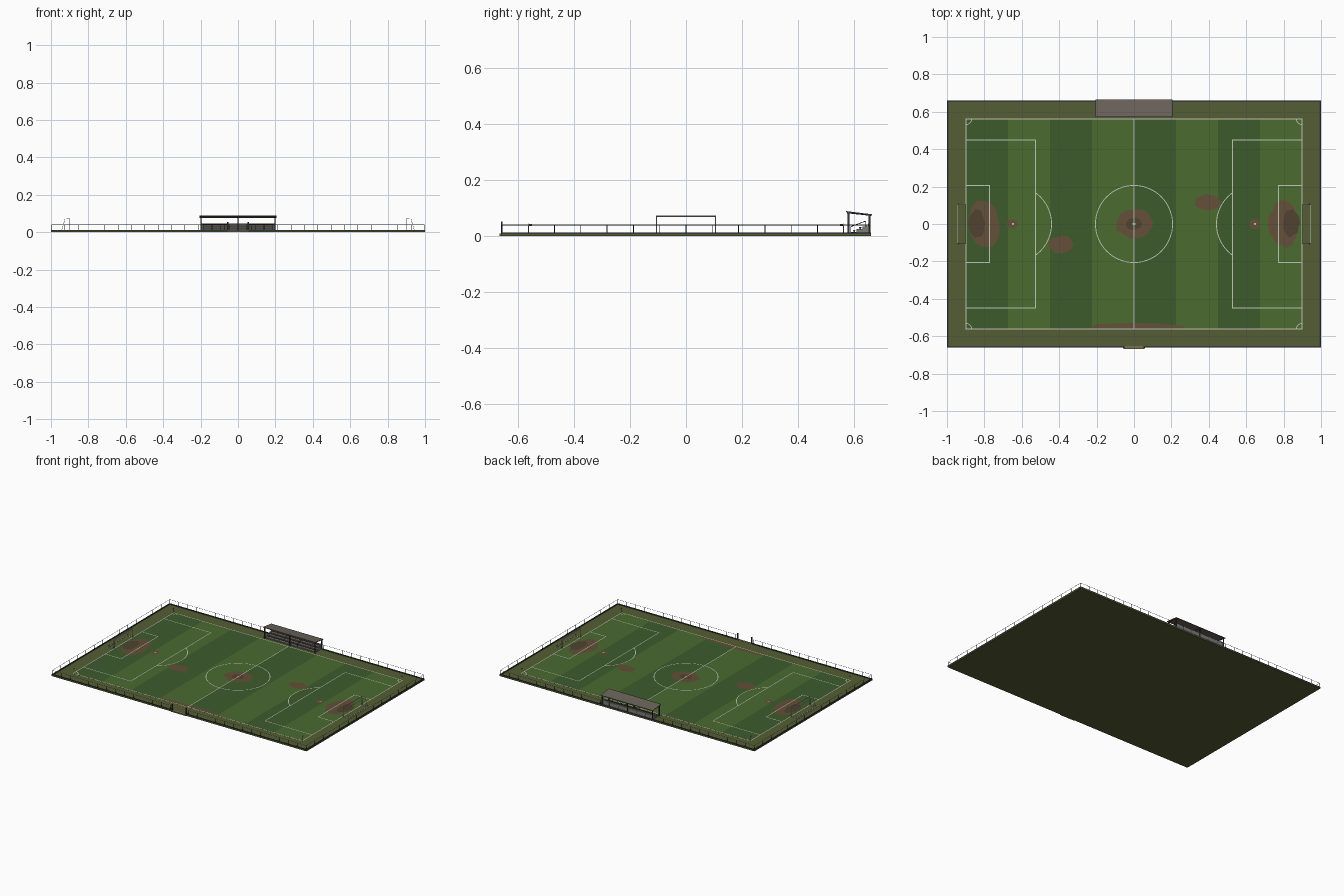
import bpy, bmesh, math, random
from mathutils import Vector, Matrix

if "Cube" in bpy.data.objects:
    bpy.data.objects.remove(bpy.data.objects["Cube"])

random.seed(4)


def mat(name, r, g, b):
    m = bpy.data.materials.new(name)
    m.diffuse_color = (r, g, b, 1)
    m.use_nodes = True
    m.node_tree.nodes["Principled BSDF"].inputs["Base Color"].default_value = m.diffuse_color
    return m


OLIVE = mat("rough_grass", 0.09, 0.11, 0.035)
DARK = mat("dark_turf", 0.045, 0.105, 0.025)
LIGHT = mat("light_turf", 0.07, 0.145, 0.03)
MUD = mat("mud", 0.125, 0.08, 0.04)
WET = mat("wet_mud", 0.08, 0.055, 0.03)
LINE = mat("chalk", 0.55, 0.58, 0.48)
STEEL = mat("dark_steel", 0.04, 0.04, 0.045)
WHITE = mat("white_paint", 0.7, 0.7, 0.68)
CONC = mat("concrete", 0.2, 0.2, 0.19)
WOOD = mat("bench_wood", 0.1, 0.07, 0.045)
ROOF = mat("roof_sheet", 0.15, 0.125, 0.105)
PATH = mat("path", 0.2, 0.16, 0.09)
RED = mat("red_flag", 0.5, 0.05, 0.04)
YEL = mat("yellow_flag", 0.6, 0.45, 0.06)


class Part:
    """Collects primitives into one named object."""
    def __init__(self, name, material):
        self.name, self.mat, self.bm = name, material, bmesh.new()

    def box(self, x0, x1, y0, y1, z0, z1):
        m = (Matrix.Translation(((x0 + x1) / 2, (y0 + y1) / 2, (z0 + z1) / 2))
             @ Matrix.Diagonal((x1 - x0, y1 - y0, z1 - z0, 1)))
        bmesh.ops.create_cube(self.bm, size=1, matrix=m)
        return self

    def bar(self, p, q, r, n=6):
        p, q = Vector(p), Vector(q)
        m = (Matrix.Translation((p + q) / 2)
             @ (q - p).to_track_quat('Z', 'Y').to_matrix().to_4x4())
        bmesh.ops.create_cone(self.bm, cap_ends=True, segments=n, radius1=r,
                              radius2=r, depth=(q - p).length, matrix=m)
        return self

    def poly(self, pts, z):
        self.bm.faces.new([self.bm.verts.new((x, y, z)) for x, y in pts])
        return self

    def arc(self, cx, cy, r, a0, a1, n, w, z):
        ang = [math.radians(a0 + (a1 - a0) * i / n) for i in range(n + 1)]
        ring = [[self.bm.verts.new((cx + k * math.cos(a), cy + k * math.sin(a), z))
                 for k in (r - w / 2, r + w / 2)] for a in ang]
        for a, b in zip(ring, ring[1:]):
            self.bm.faces.new((a[0], a[1], b[1], b[0]))
        return self

    def done(self):
        me = bpy.data.meshes.new(self.name)
        self.bm.to_mesh(me)
        self.bm.free()
        me.materials.append(self.mat)
        ob = bpy.data.objects.new(self.name, me)
        bpy.context.collection.objects.link(ob)
        return ob


G, PX, PY = 0.008, 0.898, 0.562   # ground top, half pitch size
FX, FY = 0.997, 0.658             # fence line
W = 0.0045                        # line width

# Ground and mown stripes
Part("ground", OLIVE).box(-1, 1, -0.661, 0.661, 0, G).done()
for name, m, odd in (("dark_stripes", DARK, 0), ("light_stripes", LIGHT, 1)):
    p = Part(name, m)
    for i in range(odd, 8, 2):
        x = -PX + i * PX / 4
        p.box(x, x + PX / 4, -PY, PY, G - 0.002, G + 0.0006)
    p.done()

# Worn patches: centre x, y, radius x, y
def patches(name, m, z, items):
    p = Part(name, m)
    for cx, cy, rx, ry in items:
        pts = []
        for i in range(18):
            a, k = math.tau * i / 18, random.uniform(0.88, 1.06)
            pts.append((cx + rx * k * math.cos(a),
                        max(cy + ry * k * math.sin(a), -PY)))
        p.poly(pts, z)
    p.done()

patches("mud_patches", MUD, G + 0.001, [
    (-0.80, 0.0, 0.085, 0.135), (0.80, 0.0, 0.085, 0.125), (0, 0, 0.10, 0.082),
    (-0.65, 0, 0.03, 0.027), (0.645, 0, 0.03, 0.027), (-0.39, -0.11, 0.07, 0.05),
    (0.395, 0.115, 0.07, 0.045), (0.01, -0.55, 0.26, 0.022)])
patches("wet_patches", WET, G + 0.0013, [
    (-0.84, 0, 0.045, 0.075), (0.84, 0.005, 0.045, 0.075), (0, 0, 0.043, 0.033)])

# Pitch markings
Z = G + 0.0016
p = Part("pitch_lines", LINE)
def line(x0, y0, x1, y1):
    h = W / 2
    x0, x1, y0, y1 = min(x0, x1) - h, max(x0, x1) + h, min(y0, y1) - h, max(y0, y1) + h
    p.poly([(x0, y0), (x1, y0), (x1, y1), (x0, y1)], Z)

line(0, -PY, 0, PY)
for s in (-1, 1):
    line(-PX, s * PY, PX, s * PY)
    line(s * PX, -PY, s * PX, PY)
    for bx, by in ((0.527, 0.45), (0.773, 0.206)):
        line(s * bx, -by, s * bx, by)
        for t in (-1, 1):
            line(s * bx, t * by, s * PX, t * by)
    half = math.degrees(math.acos(0.12 / 0.206))
    mid = 180 if s > 0 else 0
    p.arc(s * 0.647, 0, 0.206, mid - half, mid + half, 20, W, Z)
    p.arc(s * 0.647, 0, 0.003, 0, 360, 10, 0.006, Z)
    for t in (-1, 1):
        a = math.degrees(math.atan2(-t, -s))
        p.arc(s * PX, t * PY, 0.03, a - 45, a + 45, 8, W, Z)
p.arc(0, 0, 0.206, 0, 360, 64, W, Z)
p.arc(0, 0, 0.004, 0, 360, 10, 0.008, Z)
p.done()

# Goals
for s, side in ((-1, "left"), (1, "right")):
    p = Part(side + "_goal", WHITE)
    x0, x1, x2, y, h = s * 0.90, s * 0.925, s * 0.943, 0.105, 0.072
    p.bar((x0, -y - 0.002, h), (x0, y + 0.002, h), 0.0022, 8)
    p.bar((x1, -y, h - 0.002), (x1, y, h - 0.002), 0.001)
    p.bar((x2, -y, G + 0.001), (x2, y, G + 0.001), 0.0015)
    for t in (-y, y):
        p.bar((x0, t, G), (x0, t, h), 0.0022, 8)
        p.bar((x0, t, h), (x1, t, h - 0.002), 0.001)
        p.bar((x1, t, h - 0.002), (x2, t, G), 0.001)
        p.bar((x0, t, G + 0.001), (x2, t, G + 0.001), 0.0012)
    p.done()

# Corner flags
poles = Part("flag_poles", WHITE)
for t, m, name in ((-1, YEL, "front_flags"), (1, RED, "back_flags")):
    p = Part(name, m)
    for s in (-1, 1):
        x, y = s * PX, t * PY
        poles.bar((x, y, G), (x, y, 0.045), 0.001)
        p.box(x - 0.0006, x + 0.0006, y - t * 0.012 if t > 0 else y,
              y if t > 0 else y + 0.012, 0.036, 0.044)
    p.done()
poles.done()

# Kerb, with a gap at the front gate
GX = 0.055
k = Part("kerb", STEEL)
for s in (-1, 1):
    k.box(min(s * 0.992, s), max(s * 0.992, s), -0.661, 0.661, 0.003, 0.0125)
    k.box(min(s * GX, s * 0.992), max(s * GX, s * 0.992), -0.661, -0.653, 0.003, 0.0125)
k.box(-0.992, 0.992, 0.653, 0.661, 0.003, 0.0125).done()

# Fence posts and top rail
H, NX, NY = 0.04, 28, 14
f = Part("fence_posts", STEEL)
for i in range(NX + 1):
    x = -FX + 2 * FX * i / NX
    for y in (-FY, FY):
        if y > 0 or abs(x) > GX:
            f.bar((x, y, G), (x, y, H), 0.0014)
for i in range(1, NY):
    y = -FY + 2 * FY * i / NY
    for x in (-FX, FX):
        f.bar((x, y, G), (x, y, H), 0.0014)
f.done()
r = Part("fence_rail", CONC)
for s in (-1, 1):
    r.bar((s * FX, -FY, H), (s * FX, FY, H), 0.001)
    r.bar((s * GX, -FY, H), (s * FX, -FY, H), 0.001)
r.bar((-FX, FY, H), (FX, FY, H), 0.001)
r.done()

# Gate
g = Part("gate_posts", STEEL)
for s in (-1, 1):
    g.box(s * GX - 0.003, s * GX + 0.003, -0.662, -0.656, 0, 0.053)
g.done()
Part("gate_path", PATH).box(-0.057, 0.057, -0.667, -0.652, 0.001, G + 0.001).done()

# Stand: terraces, benches, back wall, handrails, posts, sloping roof
SX = 0.195
t = Part("stand_terraces", CONC)
b = Part("stand_benches", WOOD)
for i in range(3):
    y, z = 0.588 + i * 0.021, 0.015 + i * 0.010
    t.box(-SX, SX, y, y + 0.021, G - 0.002, z)
    b.box(-SX + 0.004, SX - 0.004, y + 0.009, y + 0.018, z + 0.005, z + 0.0075)
    for j in range(9):
        x = (j - 4) * 0.046
        b.box(x - 0.0015, x + 0.0015, y + 0.011, y + 0.016, z, z + 0.005)
t.done()
b.done()
Part("stand_back_wall", CONC).box(-SX, SX, 0.651, 0.655, G, 0.045).done()
h = Part("stand_handrails", STEEL)
for x in (-0.055, 0.055):
    h.bar((x, 0.589, 0.015), (x, 0.589, 0.034), 0.0013)
    h.bar((x, 0.642, 0.035), (x, 0.642, 0.054), 0.0013)
    h.bar((x, 0.589, 0.034), (x, 0.642, 0.054), 0.0013)
h.done()
c = Part("stand_posts", STEEL)
for x in (-0.197, 0, 0.197):
    c.box(x - 0.003, x + 0.003, 0.578, 0.584, G - 0.002, 0.085)
    c.box(x - 0.003, x + 0.003, 0.653, 0.659, G - 0.002, 0.076)
    c.bar((x, 0.575, 0.084), (x, 0.662, 0.0745), 0.002)
c.done()
roof = Part("stand_roof", ROOF).box(-0.205, 0.205, -0.047, 0.047, -0.002, 0.002).done()
roof.location = (0, 0.618, 0.082)
roof.rotation_euler.x = -math.atan2(0.011, 0.09)
